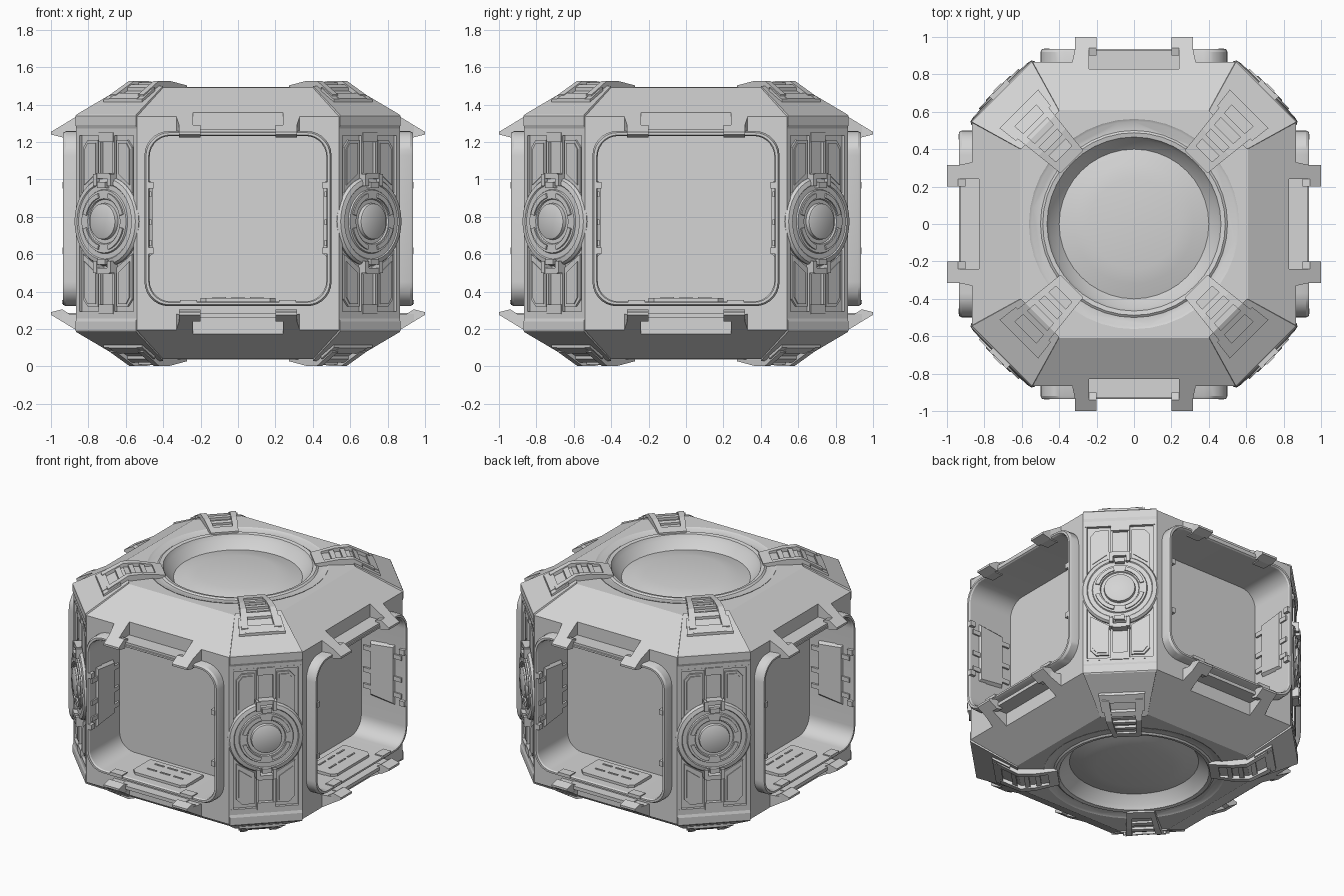
import bpy, bmesh, math
from mathutils import Matrix, Vector

if "Cube" in bpy.data.objects:
    bpy.data.objects.remove(bpy.data.objects["Cube"])

MID = 0.765                       # height of the horizontal symmetry plane
DIAG = math.pi / 4

grey = bpy.data.materials.new("light_grey_metal")
grey.diffuse_color = (0.66, 0.66, 0.66, 1)
grey.use_nodes = True
grey.node_tree.nodes["Principled BSDF"].inputs["Base Color"].default_value = grey.diffuse_color


def hull(bm, pts):
    """Convex solid from (x, outward, z) points; outward is -y."""
    vs = [bm.verts.new((x, -d, z)) for x, d, z in pts]
    r = bmesh.ops.convex_hull(bm, input=vs)
    junk = [g for g in r["geom_interior"] + r["geom_unused"] if isinstance(g, bmesh.types.BMVert)]
    bmesh.ops.delete(bm, geom=list(set(junk)), context='VERTS')


def block(bm, x0, x1, d0, d1, z0, z1):
    hull(bm, [(x, d, z) for x in (x0, x1) for d in (d0, d1) for z in (z0, z1)])


def mirror(bm, axis):
    """Copy everything across x = 0 or across the middle height."""
    s = Matrix.Diagonal((-1, 1, 1, 1)) if axis == 'x' else \
        Matrix.Translation((0, 0, 2 * MID)) @ Matrix.Diagonal((1, 1, -1, 1))
    g = bmesh.ops.duplicate(bm, geom=bm.verts[:] + bm.edges[:] + bm.faces[:])["geom"]
    bmesh.ops.transform(bm, matrix=s, verts=[v for v in g if isinstance(v, bmesh.types.BMVert)])


def loft(bm, loops, closed=False):
    """Bridge equal loops of points; cap the ends unless closed."""
    rows = [[bm.verts.new(p) for p in l] for l in loops]
    n = len(rows[0])
    pairs = list(zip(rows, rows[1:])) + ([(rows[-1], rows[0])] if closed else [])
    for a, b in pairs:
        for i in range(n):
            bm.faces.new((a[i], a[(i + 1) % n], b[(i + 1) % n], b[i]))
    if not closed:
        bm.faces.new(rows[0])
        bm.faces.new(rows[-1])


def rounded(w, h, r, d, z=MID + 0.025, n=8):
    """Rounded rectangle loop in the front plane."""
    out = []
    for k, (sx, sz) in enumerate(((1, 1), (-1, 1), (-1, -1), (1, -1))):
        for i in range(n):
            a = (k + i / (n - 1)) * math.pi / 2
            out.append((sx * (w - r) + r * math.cos(a), -d, z + sz * (h - r) + r * math.sin(a)))
    return out


def lathe(bm, prof, n=40):
    """Solid of revolution about z from (radius, height) pairs."""
    loft(bm, [[(r * math.cos(2 * math.pi * i / n), r * math.sin(2 * math.pi * i / n), h)
               for i in range(n)] for r, h in prof])


def shade(ob, degrees):
    bpy.ops.object.select_all(action='DESELECT')
    ob.select_set(True)
    bpy.context.view_layer.objects.active = ob
    bpy.ops.object.shade_smooth_by_angle(angle=math.radians(degrees))


def place(name, bm, turn=0.0, count=4, smooth=False):
    """Make the mesh and stand copies of it round the z axis."""
    bmesh.ops.recalc_face_normals(bm, faces=bm.faces[:])
    bmesh.ops.dissolve_limit(bm, angle_limit=0.01, verts=bm.verts[:], edges=bm.edges[:])
    me = bpy.data.meshes.new(name)
    bm.to_mesh(me)
    bm.free()
    me.materials.append(grey)
    for k in range(count):
        ob = bpy.data.objects.new(name if count == 1 else f"{name}_{k + 1}", me)
        ob.rotation_euler.z = turn + k * math.pi / 2
        bpy.context.collection.objects.link(ob)
        if smooth and k == 0:
            shade(ob, 30)
    return ob


# Main shell: chamfered octagonal drum
def octagon(a, b, z):
    return [(b, a, z), (-b, a, z), (-a, b, z), (-a, -b, z), (-b, -a, z), (b, -a, z), (a, -b, z), (a, b, z)]


bm = bmesh.new()
loft(bm, [octagon(.61, .4, .04), octagon(.866, .54, .195), octagon(.866, .54, 1.335), octagon(.61, .4, 1.49)])
shell = place("shell", bm, count=1)

# Cutters: alcoves, brow notches, pillar recesses and dish wells
side = bmesh.new()
loft(side, [rounded(.475, .445, .11, d) for d in (.6, 1.1)])
notch = bmesh.new()
block(notch, -.24, .24, .83, 1.0, 1.265, 1.5)
mirror(notch, 'z')
pillar = bmesh.new()
block(pillar, -.205, .205, .975, 1.1, .28, 1.25)
well = bmesh.new()
lathe(well, [(.56, 1.37), (.56, 1.6)])
mirror(well, 'z')
place("alcove_cutter", side)
place("notch_cutter", notch)
place("pillar_cutter", pillar, DIAG)
place("well_cutter", well, count=1)
helpers = [o for o in bpy.data.objects if "cutter" in o.name]
for h in helpers:
    h.hide_render = True
    m = shell.modifiers.new(h.name, 'BOOLEAN')
    m.operation, m.solver, m.object = 'DIFFERENCE', 'EXACT', h
bpy.context.view_layer.update()
shell.data = bpy.data.meshes.new_from_object(shell.evaluated_get(bpy.context.evaluated_depsgraph_get()))
shell.modifiers.clear()
for h in helpers:
    bpy.data.objects.remove(h)
shade(shell, 17)

# Dishes set into top and bottom
bm = bmesh.new()
lathe(bm, [(.562, 1.36), (.562, 1.492), (.548, 1.484), (.5, 1.484), (.488, 1.493), (.465, 1.488),
           (.45, 1.46), (.4, 1.41), (.32, 1.432), (.24, 1.447)])
mirror(bm, 'z')
place("dish", bm, count=1, smooth=True)

# Window frames
bm = bmesh.new()
loft(bm, [rounded(.472, .442, .11, .80), rounded(.472, .442, .11, .925), rounded(.478, .448, .115, .935),
          rounded(.492, .46, .125, .935), rounded(.5, .468, .13, .92), rounded(.5, .468, .13, .80)], True)
place("window_frame", bm, smooth=True)

# Brows: the slope carried out beside each notch, ending in thin tabs
bm = bmesh.new()
slope = lambda d: 1.335 - (d - .866) * .605
hull(bm, [(x, d, z) for x, d, z in ((.24, .82, slope(.82)), (.33, .82, slope(.82)), (.24, .82, 1.25), (.33, .82, 1.25),
                                    (.24, .94, slope(.94)), (.315, .94, slope(.94)), (.24, .94, 1.25),
                                    (.315, .94, 1.25), (.33, .866, slope(.866)), (.33, .866, 1.25))])
hull(bm, [(x, d, z) for x in (.2, .315) for d, z in ((.9, 1.28), (.94, slope(.94)), (1.0, slope(1.0)),
                                                     (1.0, 1.24), (.94, 1.225), (.9, 1.25))])
mirror(bm, 'x')
block(bm, -.24, .24, .82, .93, 1.245, 1.268)
mirror(bm, 'z')
place("brow_and_tab", bm)

# Wall panels and frame latches inside the alcoves
bm = bmesh.new()
hull(bm, [(.458, d, z) for d, z in ((.68, .62), (.68, .96), (.85, .6), (.85, .98))] +
     [(.48, d, z) for d, z in ((.67, .6), (.67, .98), (.86, .58), (.86, 1.0))])
for z in (.66, .77, .92):
    block(bm, .462, .48, .62, .91, z - .015, z + .015)
block(bm, .452, .48, .9, .938, .6, .635)
block(bm, .452, .48, .9, .938, .95, .985)
block(bm, .22, .31, .88, .94, 1.225, 1.25)
block(bm, .22, .31, .88, .94, .335, .355)
mirror(bm, 'x')
place("alcove_fittings", bm)

# Floor hatch with slots
bm = bmesh.new()
hull(bm, [(s * x, d, z) for s in (1, -1) for x, d in ((.2, .66), (.2, .84), (.17, .87)) for z in (.335, .365)])
for x in (-.1, 0, .1):
    for d in (.70, .78):
        block(bm, x - .035, x + .035, d, d + .01, .36, .37)
place("floor_hatch", bm)

# Corner caps over each pillar
bm = bmesh.new()
hull(bm, [(s * x, d, z) for s in (1, -1) for x, d, z in (
    (.144, .71, 1.5), (.144, .71, 1.42), (.226, .995, 1.347), (.228, 1.0, 1.34), (.228, 1.0, 1.29),
    (.228, .99, 1.26), (.228, .88, 1.26))])
block(bm, -.22, .22, .9, .995, 1.235, 1.25)
mirror(bm, 'z')
place("corner_cap", bm, DIAG)

# Pillar panels, channel rails and channel end stops
P = .975
bm = bmesh.new()
hull(bm, [(x, d, z) for d in (.96, P + .012) for x, z in
          ((.07, 1.0), (.07, 1.21), (.15, 1.21), (.185, 1.17), (.185, .93))])
hull(bm, [(x, d, z) for d in (.96, P + .018) for x, z in
          ((.085, 1.03), (.085, 1.195), (.145, 1.195), (.17, 1.16), (.17, .97))])
block(bm, .045, .06, .96, P + .018, .98, 1.25)
hull(bm, [(.228, P, MID + .025), (.228, P, MID - .025), (.21, 1.0, MID), (.265, .945, MID), (.23, 1.0, MID + .01)])
mirror(bm, 'x')
block(bm, -.055, .055, .96, P + .025, 1.2, 1.25)
mirror(bm, 'z')
place("pillar_panel", bm, DIAG)

# Round hatch on each pillar
bm = bmesh.new()
lathe(bm, [(.235, .96), (.24, .99), (.23, 1.006), (.205, 1.012), (.2, 1.006), (.172, 1.006), (.168, 1.015),
           (.122, 1.015), (.118, 1.006), (.098, 1.006), (.095, 1.026), (.088, 1.03)])
hatch = Matrix.Translation((0, 0, MID + .01))
bm.transform(hatch @ Matrix.Rotation(math.pi / 2, 4, 'X'))
place("round_hatch", bm, DIAG, smooth=True)

# Raised arc segments round the hatch hub
bm = bmesh.new()
for k in range(4):
    c = (k + .5) * math.pi / 2
    for i in range(6):
        a, b = (c + (i + j - 3) * .18 for j in (0, 1))
        hull(bm, [(r * math.cos(t), d, MID + .01 + r * math.sin(t))
                  for t in (a, b) for r in (.13, .155) for d in (1.0, 1.024)])
place("hatch_arc", bm, DIAG)

# Clips holding the hatch above and below
bm = bmesh.new()
block(bm, .04, .065, .96, 1.03, .965, 1.03)
mirror(bm, 'x')
block(bm, -.05, .05, .96, 1.025, 1.005, 1.035)
block(bm, -.03, .03, .97, 1.035, .955, .985)
mirror(bm, 'z')
place("hatch_clip", bm, DIAG)


# Ladder-shaped clamps bent over the top and bottom edges, rising from the dish rim
def rail(bm, r0, r1, f0, f1, lift=.03):
    """Strip between two radii, f0..f1 being fractions of the flared half width."""
    top = lambda r: 1.497 - max(0, r - .71) * .565
    hw = lambda r: .085 + (r - .46) * .11
    ramp = lambda r: lift * min(1, max(.15, (r - .44) / .18))
    hull(bm, [(f * hw(r), r, top(r) + h) for r in (r0, r1) for f in (f0, f1) for h in (-.02, ramp(r))])


bm = bmesh.new()
for s in (1, -1):
    for a, b in ((.47, .62), (.62, .71), (.71, .84)):
        rail(bm, a, b, s * .65, s)
    rail(bm, .76, .87, s * .8, s * 1.12, .022)
for a, b, h in ((.47, .53, .03), (.58, .61, .022), (.65, .68, .022), (.73, .76, .022), (.82, .87, .026)):
    rail(bm, a, b, -.8, .8, h)
rail(bm, .5, .71, -.7, .7, .006)
mirror(bm, 'z')
place("edge_clamp", bm, DIAG)
